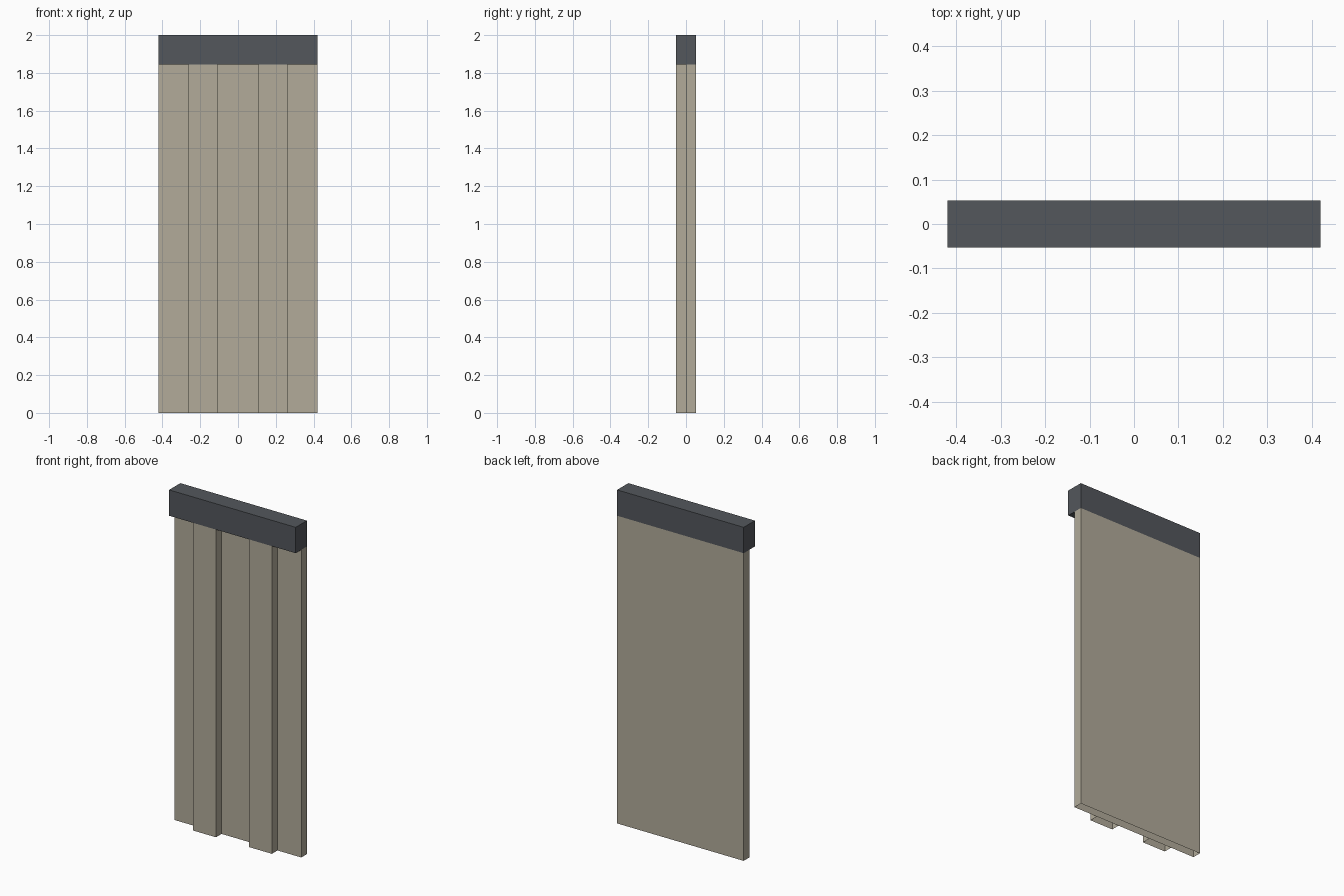
import bpy, bmesh

if "Cube" in bpy.data.objects:
    bpy.data.objects.remove(bpy.data.objects["Cube"])


def material(name, rgb):
    m = bpy.data.materials.new(name)
    m.diffuse_color = (*rgb, 1.0)
    m.use_nodes = True
    m.node_tree.nodes["Principled BSDF"].inputs["Base Color"].default_value = m.diffuse_color
    return m


beige = material("beige cladding", (0.445, 0.407, 0.323))
grey = material("dark grey trim", (0.087, 0.095, 0.107))


def box(name, lo, hi, mat, open_ends=False):
    """Axis-aligned box; open_ends drops the top and bottom faces."""
    bm = bmesh.new()
    bmesh.ops.create_cube(bm, size=1.0)
    for v in bm.verts:
        v.co = [lo[i] + (v.co[i] + 0.5) * (hi[i] - lo[i]) for i in range(3)]
    bm.normal_update()
    if open_ends:
        ends = [f for f in bm.faces if abs(f.normal.z) > 0.9]
        bmesh.ops.delete(bm, geom=ends, context='FACES_ONLY')
    me = bpy.data.meshes.new(name)
    bm.to_mesh(me)
    bm.free()
    me.materials.append(mat)
    ob = bpy.data.objects.new(name, me)
    bpy.context.collection.objects.link(ob)
    return ob


W, D, H, TOP = 0.42, 0.053, 2.0, 1.845

# Back panel, a thin sleeve open at the bottom
box("back_panel", (-W, 0, 0), (W, D, TOP), beige, True)

# Two raised ribs on the front
for side, x0, x1 in (("left", -0.262, -0.109), ("right", 0.109, 0.262)):
    box(side + "_rib", (x0, -D, 0), (x1, 0, TOP), beige, True)

# Cap rail along the top
box("cap_rail", (-W, -D, TOP), (W, D, H), grey)
